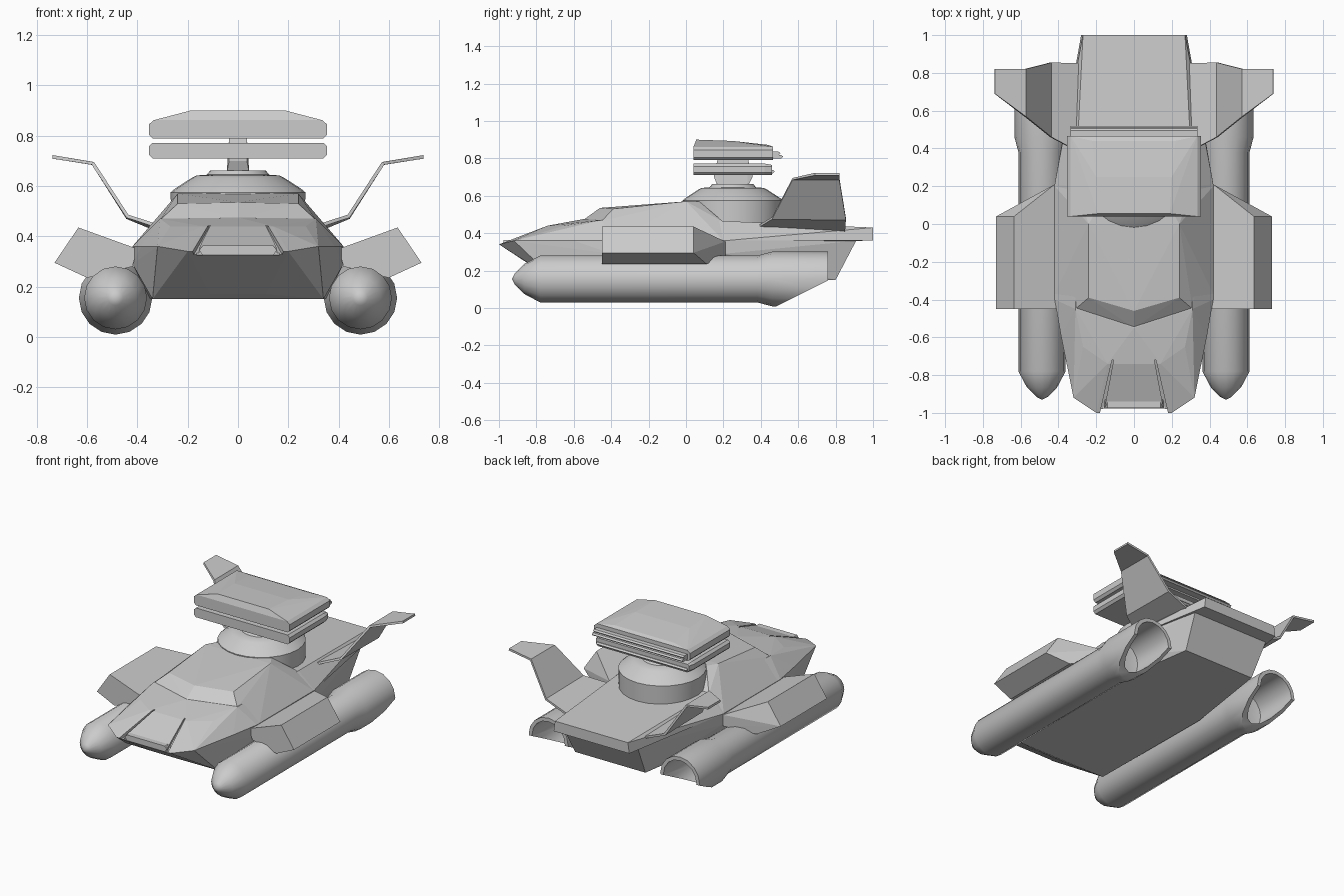
import bpy, bmesh, math
from mathutils import Vector

cube = bpy.data.objects.get("Cube")
if cube:
    bpy.data.objects.remove(cube)

grey = bpy.data.materials.new("hull grey")
grey.use_nodes = True
grey.diffuse_color = (0.6, 0.6, 0.6, 1)
grey.node_tree.nodes["Principled BSDF"].inputs["Base Color"].default_value = grey.diffuse_color


def finish(name, bm, smooth=False):
    bmesh.ops.recalc_face_normals(bm, faces=bm.faces)
    mesh = bpy.data.meshes.new(name)
    bm.to_mesh(mesh)
    bm.free()
    mesh.materials.append(grey)
    ob = bpy.data.objects.new(name, mesh)
    bpy.context.scene.collection.objects.link(ob)
    if smooth:
        bpy.ops.object.select_all(action='DESELECT')
        ob.select_set(True)
        bpy.context.view_layer.objects.active = ob
        bpy.ops.object.shade_smooth_by_angle(angle=math.radians(40))
    return ob


def solid(name, points, sides=(1,), mirrored=False):
    """Faceted convex block; mirrored adds the opposite half to the same block."""
    made = []
    for s in sides:
        bm = bmesh.new()
        for x, y, z in points:
            bm.verts.new((s * x, y, z))
            if mirrored and x:
                bm.verts.new((-x, y, z))
        res = bmesh.ops.convex_hull(bm, input=bm.verts)
        junk = {g for g in res["geom_interior"] + res["geom_unused"]
                if isinstance(g, bmesh.types.BMVert)}
        bmesh.ops.delete(bm, geom=list(junk), context='VERTS')
        bmesh.ops.dissolve_limit(bm, angle_limit=0.02, verts=bm.verts, edges=bm.edges)
        side = "" if len(sides) == 1 else ("left_" if s > 0 else "right_")
        made.append(finish(side + name, bm))
    return made


def lathe(bm, profile, steps, closed=False):
    """Spin (radius, height) points around z."""
    vs = [bm.verts.new((r, 0, h)) for r, h in profile]
    edges = [bm.edges.new(pair) for pair in zip(vs, vs[1:])]
    bmesh.ops.spin(bm, geom=vs + edges, axis=(0, 0, 1), cent=(0, 0, 0),
                   angle=math.tau, steps=steps)
    bmesh.ops.remove_doubles(bm, verts=bm.verts, dist=0.0005)


# Hull below the chine
chine = [(.2, -1, .34), (.32, -.92, .36), (.385, -.6, .36), (.42, -.4, .36),
         (.42, .21, .36), (.36, .42, .36)]
lower = solid("lower_hull", chine + [
    (.42, -.4, .29), (.42, .21, .29), (.28, .91, .36), (.11, -.74, .17),
    (.34, -.7, .15), (.35, .2, .15), (.26, .8, .15)], mirrored=True)[0]

# Sloped deck and hood above the chine
deck = solid("deck", chine + [
    (.28, 1, .36), (.27, 1, .43), (.14, -.74, .44), (.27, -.65, .44),
    (.31, -.45, .47), (0, -.55, .475), (.31, .2, .465), (.29, .5, .455)], mirrored=True)[0]

# Cabin with pointed windscreen
solid("cabin", [
    (.31, -.45, .465), (0, -.55, .47), (.24, -.39, .53), (0, -.46, .535),
    (.24, 0, .57), (.2, .07, .57), (.31, .2, .46), (.42, -.37, .36), (.42, .2, .36)],
    mirrored=True)

# Nose notch and hood grooves, cut into the hull
cutters = solid("nose_notch_cutter", [
    (x, y, z) for x in (.14, .165) for y in (-1.1, -.965) for z in (.325, .38)], mirrored=True)
cutters += solid("hood_groove_cutter", [
    (.108, -.72, .435), (.116, -.72, .435), (.11, -.72, .5), (.165, -1.02, .31),
    (.185, -1.02, .31), (.165, -1.02, .5), (.185, -1.02, .5)], sides=(1, -1))
for c in cutters:
    c.hide_render = True
    c.hide_viewport = True
    for target in (deck, lower):
        mod = target.modifiers.new("cut", 'BOOLEAN')
        mod.operation = 'DIFFERENCE'
        mod.solver = 'EXACT'
        mod.object = c
solid("nose_bar", [(.155, -.975, .345), (.14, -.975, .325), (.14, -.975, .363),
                   (.155, -.93, .345), (.14, -.93, .325), (.14, -.93, .363)], mirrored=True)

# Side sponsons with tapered tails
section = [(.4, .35), (.635, .435), (.73, .295), (.6, .235), (.42, .28)]
solid("sponson", [(x, y, z) for x, z in section for y in (-.45, .04)]
      + [(.6, .11, .235), (.42, .21, .355), (.42, .21, .28)], sides=(1, -1))

# Float pods ending in open, slanted nozzles
pod_profile = [(0, -.93), (.03, -.915), (.08, -.865), (.125, -.78), (.125, .38),
               (.146, .46), (.146, .76), (.122, .76), (.122, .47), (0, .44)]
for s, side in ((1, "left"), (-1, "right")):
    bm = bmesh.new()
    lathe(bm, pod_profile, 16)
    for v in bm.verts:
        v.co = Vector((s * .487 + v.co.x, v.co.z, .155 + v.co.y))
    cut = bmesh.ops.bisect_plane(
        bm, geom=bm.verts[:] + bm.edges[:] + bm.faces[:], dist=1e-5,
        plane_co=(0, .475, .005), plane_no=(0, .5, -1), clear_outer=True)
    rim = [e for e in bm.edges if e.is_boundary]
    bmesh.ops.triangle_fill(bm, edges=rim, use_beauty=True)
    finish(side + "_float_pod", bm, smooth=True)

# Bent tail fins
front_edge = [(.27, .37, .425), (.44, .46, .48), (.577, .57, .69), (.738, .69, .716)]
back_edge = [(.27, .85, .405), (.44, .855, .475), (.577, .82, .69), (.738, .82, .716)]
for s, side in ((1, "left"), (-1, "right")):
    bm = bmesh.new()
    rows = [[bm.verts.new((s * x, y, z)) for x, y, z in edge] for edge in (front_edge, back_edge)]
    for i in range(3):
        bm.faces.new((rows[0][i], rows[0][i + 1], rows[1][i + 1], rows[1][i]))
    fin = finish(side + "_tail_fin", bm)
    thick = fin.modifiers.new("thickness", 'SOLIDIFY')
    thick.thickness = .014
    thick.offset = 0

# Turret ring
bm = bmesh.new()
lathe(bm, [(.265, .4), (.268, .575), (.25, .59), (.185, .632), (.165, .642),
           (.125, .645), (.11, .662), (0, .662)], 24)
bmesh.ops.translate(bm, verts=bm.verts, vec=(0, .25, 0))
finish("turret_ring", bm, smooth=True)

# Turret column
solid("turret_column", [(.045, y, .65) for y in (.17, .33)]
      + [(.035, y, z) for y in (.15, .355) for z in (.7, .71)]
      + [(.035, y, .8) for y in (.17, .33)], mirrored=True)

# Launcher slabs with chamfered ends, and their stepped rear strips
lower_end = [(.34, .71), (.355, .725), (.355, .757), (.34, .772)]
solid("lower_launcher", [(x, y, z) for x, z in lower_end for y in (.04, .42)]
      + [(x - .01, .46, z) for x, z in lower_end[:3]] + [(.335, .46, .765)], mirrored=True)
upper_end = [(.34, .79), (.355, .805), (.355, .845), (.335, .862)]
solid("upper_launcher", [(x, y, z) for x, z in upper_end for y in (.04, .465)]
      + [(.19, .055, .9), (.2, .25, .893), (.22, .44, .872)], mirrored=True)
for name, base in (("lower_launcher", .72), ("upper_launcher", .8)):
    end = .475 if base < .75 else .52
    for step in (0, 1):
        y, z = end - .015 * step, base + .018 * step
        solid(name + "_rear_strip_" + str(step + 1), [
            (.335, .4, z), (.335, .4, z + .018), (.335, y - .01, z),
            (.335, y, z + .009), (.335, y - .01, z + .018)], mirrored=True)
